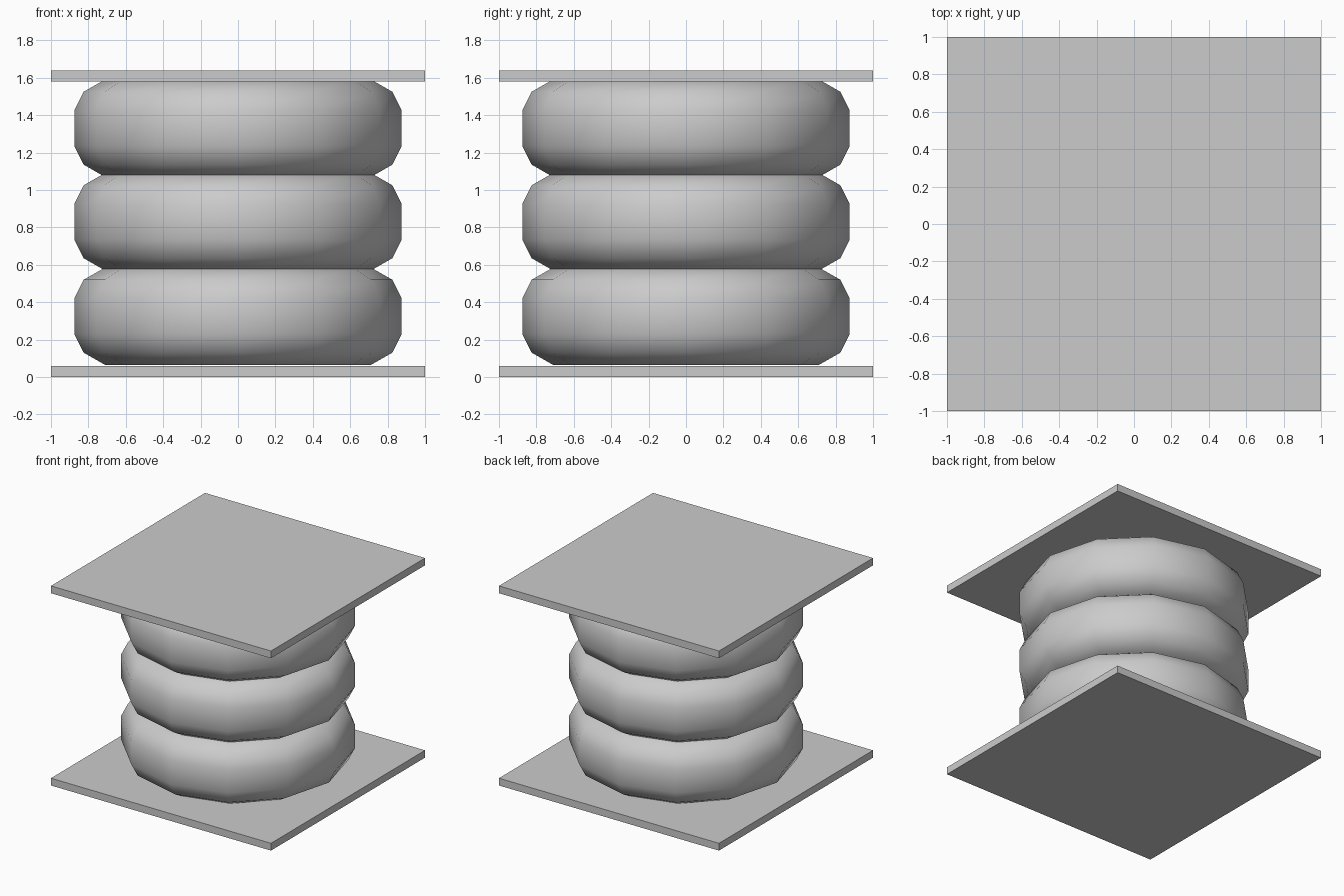
import bpy, bmesh, math

if "Cube" in bpy.data.objects:
    bpy.data.objects.remove(bpy.data.objects["Cube"])


def plate(name, z0, z1):
    bpy.ops.mesh.primitive_cube_add(size=1, location=(0, 0, (z0 + z1) / 2))
    ob = bpy.context.object
    ob.name = name
    ob.scale = (2, 2, z1 - z0)
    bpy.ops.object.transform_apply(location=False, rotation=False, scale=True)


def lathe(name, profile, z, sides=12):
    bm = bmesh.new()
    rings = []
    for r, h in profile:
        rings.append([bm.verts.new((r * math.cos(2 * math.pi * i / sides),
                                    r * math.sin(2 * math.pi * i / sides), h))
                      for i in range(sides)])
    for a, b in zip(rings, rings[1:]):
        for i in range(sides):
            j = (i + 1) % sides
            bm.faces.new((a[i], a[j], b[j], b[i]))
    bm.faces.new(rings[0][::-1])
    bm.faces.new(rings[-1])
    me = bpy.data.meshes.new(name)
    bm.to_mesh(me)
    bm.free()
    ob = bpy.data.objects.new(name, me)
    ob.location.z = z
    bpy.context.collection.objects.link(ob)
    bpy.ops.object.select_all(action='DESELECT')
    ob.select_set(True)
    bpy.context.view_layer.objects.active = ob
    bpy.ops.object.shade_smooth_by_angle(angle=math.radians(60))


# Square end plates
plate("bottom_plate", 0, 0.06)
plate("top_plate", 1.58, 1.64)

# Three bulging bellows with twelve sides
half = [(0.875, 0.095), (0.825, 0.195), (0.708, 0.262)]
bulge = [(r, -h) for r, h in reversed(half)] + half
for name, z in (("lower_bellow", 0.325), ("middle_bellow", 0.83), ("upper_bellow", 1.33)):
    lathe(name, bulge, z)
